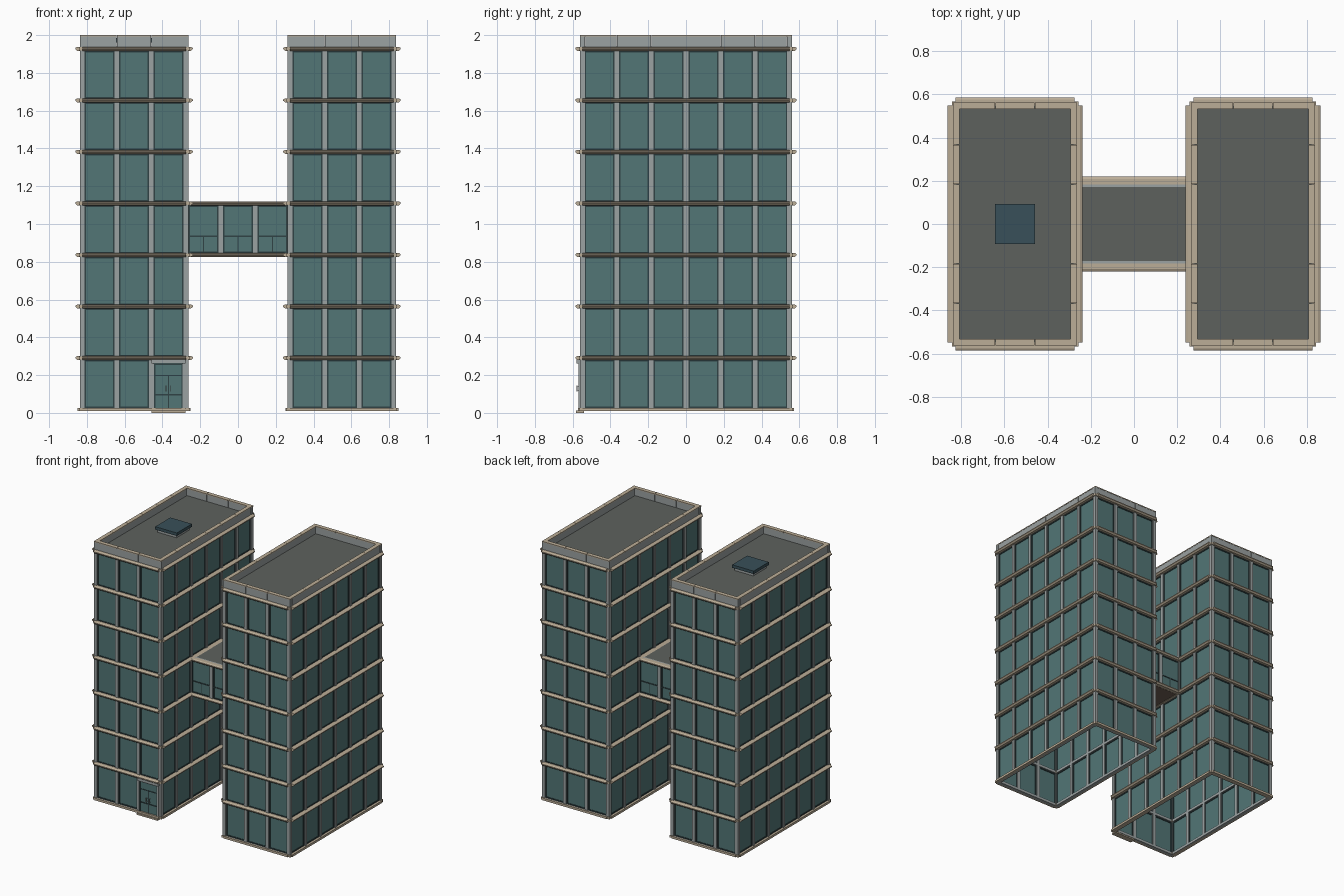
import bpy, bmesh

if "Cube" in bpy.data.objects:
    bpy.data.objects.remove(bpy.data.objects["Cube"])

P = 0.183                                   # bay width
F0, FH = 0.0186, 0.2728                     # first ledge height, storey height
LEVELS = [F0 + FH * i for i in range(8)]


def material(name, rgb):
    m = bpy.data.materials.new(name)
    m.diffuse_color = (*rgb, 1)
    m.use_nodes = True
    m.node_tree.nodes["Principled BSDF"].inputs["Base Color"].default_value = m.diffuse_color
    return m


GLASS = material("teal_glass", (0.085, 0.18, 0.18))
FRAME = material("dark_frame", (0.03, 0.055, 0.06))
GREY = material("light_metal", (0.33, 0.36, 0.36))
TAN = material("tan_stone", (0.5, 0.42, 0.31))
DECK = material("roof_deck", (0.11, 0.12, 0.11))
BROWN = material("soffit", (0.16, 0.12, 0.09))
SKY = material("skylight_glass", (0.04, 0.08, 0.1))


class Part:
    """Collects prisms into one named mesh object."""

    def __init__(self, name, mat):
        self.name, self.mat, self.bm = name, mat, bmesh.new()

    def prism(self, profile, u0, u1, place):
        a = [self.bm.verts.new(place(u0, d, z)) for d, z in profile]
        b = [self.bm.verts.new(place(u1, d, z)) for d, z in profile]
        n = len(a)
        self.bm.faces.new(a)
        self.bm.faces.new(b[::-1])
        for i in range(n):
            j = (i + 1) % n
            self.bm.faces.new((a[j], a[i], b[i], b[j]))

    def box(self, u0, u1, d0, d1, z0, z1, place=lambda u, d, z: (u, d, z)):
        self.prism([(d0, z0), (d1, z0), (d1, z1), (d0, z1)], u0, u1, place)

    def finish(self):
        bmesh.ops.recalc_face_normals(self.bm, faces=self.bm.faces)
        me = bpy.data.meshes.new(self.name)
        self.bm.to_mesh(me)
        self.bm.free()
        me.materials.append(self.mat)
        bpy.context.collection.objects.link(bpy.data.objects.new(self.name, me))


def wall_places(cx, hx, hy):
    """Front, right, back, left: map (along, outward, up) to world."""
    return [lambda u, d, z: (cx + u, -hy - d, z),
            lambda u, d, z: (cx + hx + d, u, z),
            lambda u, d, z: (cx - u, hy + d, z),
            lambda u, d, z: (cx - hx - d, -u, z)]


def ring(part, u0, u1, z0, z1, t, d0, d1, place):
    part.box(u0, u1, d0, d1, z0, z0 + t, place)
    part.box(u0, u1, d0, d1, z1 - t, z1, place)
    part.box(u0, u0 + t, d0, d1, z0 + t, z1 - t, place)
    part.box(u1 - t, u1, d0, d1, z0 + t, z1 - t, place)


def ledge(part, u0, u1, z, place):
    part.prism([(0.0, z - 0.012), (0.026, z - 0.012), (0.037, z - 0.002),
                (0.037, z + 0.004), (0.026, z + 0.01), (0.0, z + 0.01)], u0, u1, place)


def tower(side, cx):
    hx, hy = 1.5 * P, 3 * P
    glass, frames = Part(side + "_tower_glass", GLASS), Part(side + "_tower_window_frames", FRAME)
    posts, ledges = Part(side + "_tower_mullions", GREY), Part(side + "_tower_ledges", TAN)
    parapet, coping = Part(side + "_tower_parapet", GREY), Part(side + "_tower_coping", TAN)
    for k, pl in enumerate(wall_places(cx, hx, hy)):
        n = 3 if k % 2 == 0 else 6
        h = n * P / 2
        e = h + (0.013 if k % 2 == 0 else -0.018)       # butt joints at corners
        glass.box(-h, h, -0.004, 0.002, F0, LEVELS[-1], pl)
        for i in range(1, n):
            u = -h + i * P
            posts.box(u - 0.012, u + 0.012, -0.013, 0.013, F0, LEVELS[-1], pl)
        # floor bands and ledges
        for i, z in enumerate(LEVELS):
            posts.box(-h, h, -0.013, 0.012, z - 0.009, z + 0.008, pl)
            if i:
                ledge(ledges, -h, h, z, pl)
            else:
                ledges.box(-h, h, -0.013, 0.024, z - 0.009, z + 0.008, pl)
        # window frames, one per bay
        for z in LEVELS[:-1]:
            for i in range(n):
                u = -h + i * P
                ring(frames, u + 0.012, u + P - 0.012, z + 0.008, z + FH - 0.012,
                     0.008, -0.008, 0.006, pl)
        # parapet panels with open joints, coping pieces
        for i in range(n):
            u0 = -e if i == 0 else -h + i * P + 0.001
            u1 = e if i == n - 1 else -h + (i + 1) * P - 0.001
            parapet.box(u0, u1, -0.014, 0.011, LEVELS[-1], 1.993, pl)
            coping.box(u0, u1, -0.018, 0.013, 1.993, 2.0, pl)
    # corner posts
    for sx in (-1, 1):
        for sy in (-1, 1):
            x, y = cx + sx * hx, sy * hy
            posts.box(x - 0.013, x + 0.013, y - 0.013, y + 0.013, F0 - 0.008, LEVELS[-1])
            for z in LEVELS:
                ledges.box(x - 0.018, x + 0.018, y - 0.018, y + 0.018, z - 0.009, z + 0.008)
    deck = Part(side + "_tower_roof_deck", DECK)
    deck.box(cx - hx + 0.004, cx + hx - 0.004, -hy + 0.004, hy - 0.004, 1.92, 1.94)
    for p in (glass, frames, posts, ledges, parapet, coping, deck):
        p.finish()


tower("left", -0.55)
tower("right", 0.55)

# Sky bridge between the towers
glass, frames = Part("bridge_glass", GLASS), Part("bridge_window_frames", FRAME)
posts, ledges = Part("bridge_mullions", GREY), Part("bridge_ledges", TAN)
z0, z1, h = LEVELS[3], LEVELS[4], 1.5 * P
for pl in wall_places(0, h, P)[::2]:
    glass.box(-h, h, -0.004, 0.002, z0, z1, pl)
    for z in (z0, z1):
        posts.box(-h, h, -0.013, 0.013, z - 0.009, z + 0.008, pl)
        ledge(ledges, -h, h, z, pl)
    for i in range(4):
        u = -h + i * P
        posts.box(u - 0.013, u + 0.013, -0.013, 0.013, z0, z1, pl)
        if i < 3:
            a, b = u + 0.013, u + P - 0.013
            ring(frames, a, b, z0 + 0.01, z1 - 0.012, 0.007, -0.008, 0.007, pl)
            frames.box(a, b, -0.007, 0.006, 0.93, 0.938, pl)
            frames.box(u + P / 2 - 0.003, u + P / 2 + 0.003, -0.007, 0.005, z0 + 0.01, 0.93, pl)
roof, floor = Part("bridge_roof", DECK), Part("bridge_floor", BROWN)
roof.box(-h, h, -P + 0.004, P - 0.004, z1 - 0.01, z1 + 0.004)
floor.box(-h, h, -P + 0.004, P - 0.004, z0 - 0.01, z0 + 0.006)
for p in (glass, frames, posts, ledges, roof, floor):
    p.finish()

# Entrance in the right-hand bay of the left tower
front = lambda u, d, z: (-0.3685 + u, -3 * P - d, z)
canopy = Part("entrance_surround", GREY)
canopy.box(-0.09, 0.09, 0, 0.03, 0.262, 0.29, front)
for s in (-1, 1):
    canopy.box(s * 0.082 - 0.006, s * 0.082 + 0.006, 0, 0.02, 0.0, 0.262, front)
step = Part("entrance_step", TAN)
step.box(-0.09, 0.09, -0.01, 0.034, 0.0, 0.012, front)
door = Part("entrance_door_glass", GLASS)
door.box(-0.076, 0.076, 0.003, 0.012, 0.012, 0.262, front)
dframe = Part("entrance_door_frame", FRAME)
ring(dframe, -0.076, 0.076, 0.012, 0.26, 0.007, 0.003, 0.018, front)
dframe.box(-0.07, 0.07, 0.003, 0.016, 0.092, 0.099, front)
dframe.box(-0.07, 0.07, 0.003, 0.016, 0.195, 0.2, front)
dframe.box(-0.003, 0.003, 0.003, 0.016, 0.019, 0.195, front)
handles = Part("door_handles", GREY)
for s in (-1, 1):
    u = s * 0.012
    handles.box(u - 0.002, u + 0.002, 0.026, 0.03, 0.112, 0.145, front)
    for z in (0.115, 0.139):
        handles.box(u - 0.0015, u + 0.0015, 0.012, 0.027, z, z + 0.003, front)

# Skylight on the left roof
curb, cap = Part("skylight_curb", GREY), Part("skylight_cap", SKY)
curb.box(-0.63, -0.47, -0.08, 0.08, 1.94, 1.962)
cap.box(-0.642, -0.458, -0.092, 0.092, 1.962, 1.985)
for p in (canopy, step, door, dframe, handles, curb, cap):
    p.finish()
